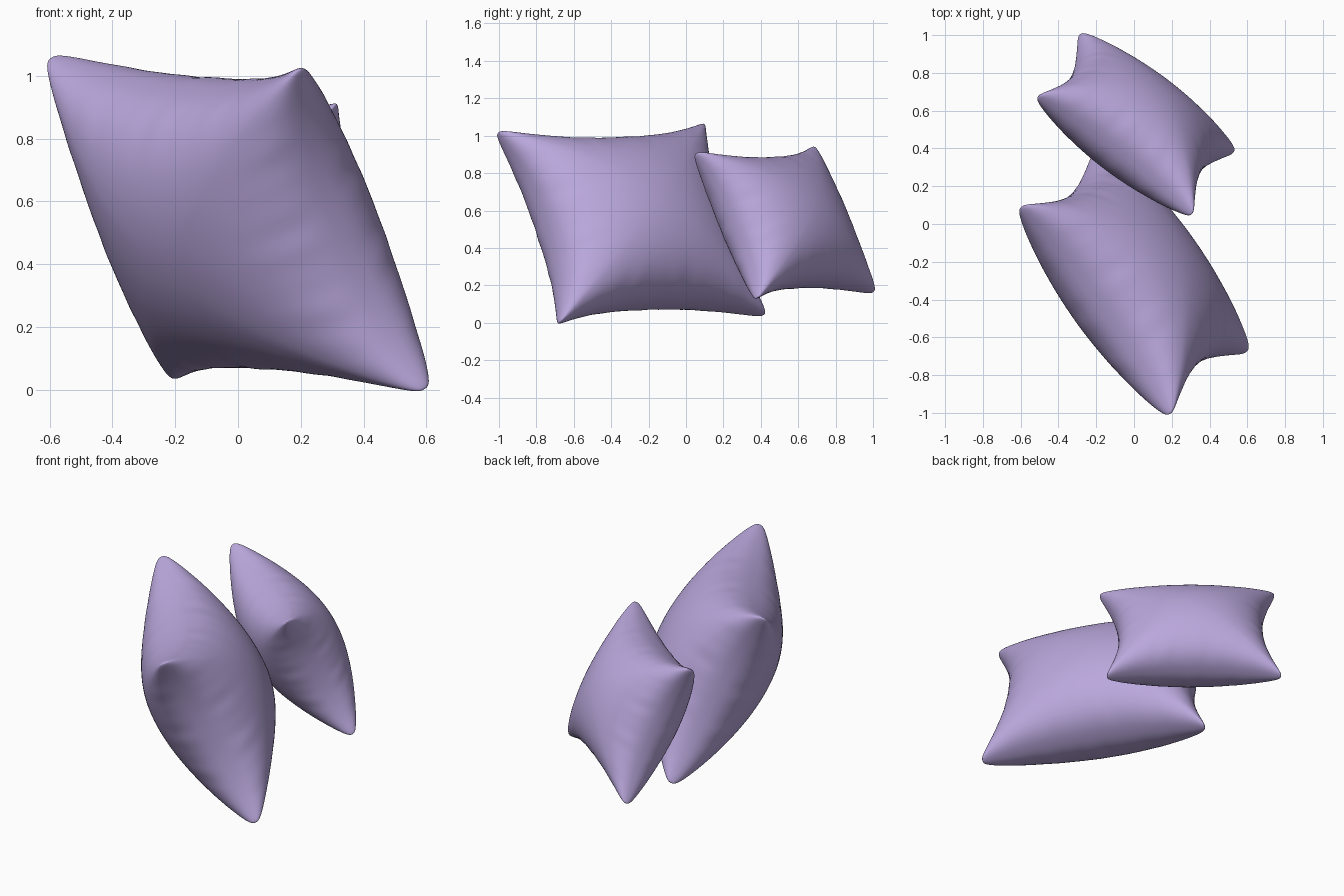
import bpy, bmesh, math
from mathutils import Vector, Matrix

if "Cube" in bpy.data.objects:
    bpy.data.objects.remove(bpy.data.objects["Cube"])

# Lavender fabric
fabric = bpy.data.materials.new("lavender_fabric")
fabric.diffuse_color = (0.49, 0.39, 0.72, 1)
fabric.use_nodes = True
fabric.node_tree.nodes["Principled BSDF"].inputs["Base Color"].default_value = fabric.diffuse_color

N = 80                                 # grid cells per side of each panel
HALF_W, HALF_H, PUFF = 0.690, 0.584, 0.315   # large cushion half sizes
PINCH_W, PINCH_H = 0.130, 0.105        # how far the seams pull in at mid side
TIP = 0.025                            # corner rounding


def ripple(t, phase):
    """Irregular fabric puckers along a seam."""
    return math.sin(19 * t + phase) * 0.6 + math.sin(31 * t + 2 * phase) * 0.4


def panel_point(i, j, side):
    # sine spacing packs rows near the seam so it rounds over cleanly
    u = math.sin(math.pi / 2 * (2 * i / N - 1))
    v = math.sin(math.pi / 2 * (2 * j / N - 1))
    eu, ev = max(0, 1 - u * u), max(0, 1 - v * v)
    tip = 1 - TIP * abs(u * v) ** 30
    x = u * tip * (HALF_W - PINCH_W * (1 - abs(v) ** 2.3))
    y = v * tip * (HALF_H - PINCH_H * (1 - abs(u) ** 2.3))
    h = PUFF * (eu * ev) ** 0.42
    h *= 1 + 0.05 * (abs(v) ** 9 * eu * ripple(u, 1 + side)
                     + abs(u) ** 9 * ev * ripple(v, 2 + side))
    h += 0.025 * math.sqrt(min(eu, ev))       # blunt, stuffed corners
    return Vector((x, y, side * h))


def cushion(name, centre, along, down, scale):
    bm = bmesh.new()
    # front and back panels, welded along the seam
    for side in (1, -1):
        g = [[bm.verts.new(panel_point(i, j, side)) for j in range(N + 1)]
             for i in range(N + 1)]
        for i in range(N):
            for j in range(N):
                q = [g[i][j], g[i + 1][j], g[i + 1][j + 1], g[i][j + 1]]
                bm.faces.new(q if side > 0 else q[::-1])
    bmesh.ops.remove_doubles(bm, verts=bm.verts, dist=1e-5)
    bmesh.ops.recalc_face_normals(bm, faces=bm.faces)
    for f in bm.faces:
        f.smooth = True
    me = bpy.data.meshes.new(name)
    bm.to_mesh(me)
    bm.free()
    me.materials.append(fabric)
    ob = bpy.data.objects.new(name, me)
    bpy.context.collection.objects.link(ob)
    # orient: local x along the long edge, local y down the short edge
    x = Vector(along).normalized()
    z = x.cross(Vector(down)).normalized()
    rot = Matrix((x, z.cross(x), z)).transposed().to_4x4()
    ob.matrix_world = Matrix.Translation(centre) @ rot @ Matrix.Scale(scale, 4)
    return ob


# Large cushion in front, small cushion leaning behind it
cushion("large_cushion", (0, -0.293, 0.53), (0.775, -1.08, -0.04), (0.395, 0.33, -1.0), 1.0)
cushion("small_cushion", (0.01, 0.528, 0.535), (0.80, -0.61, -0.03), (0.22, 0.32, -0.76), 0.76)
